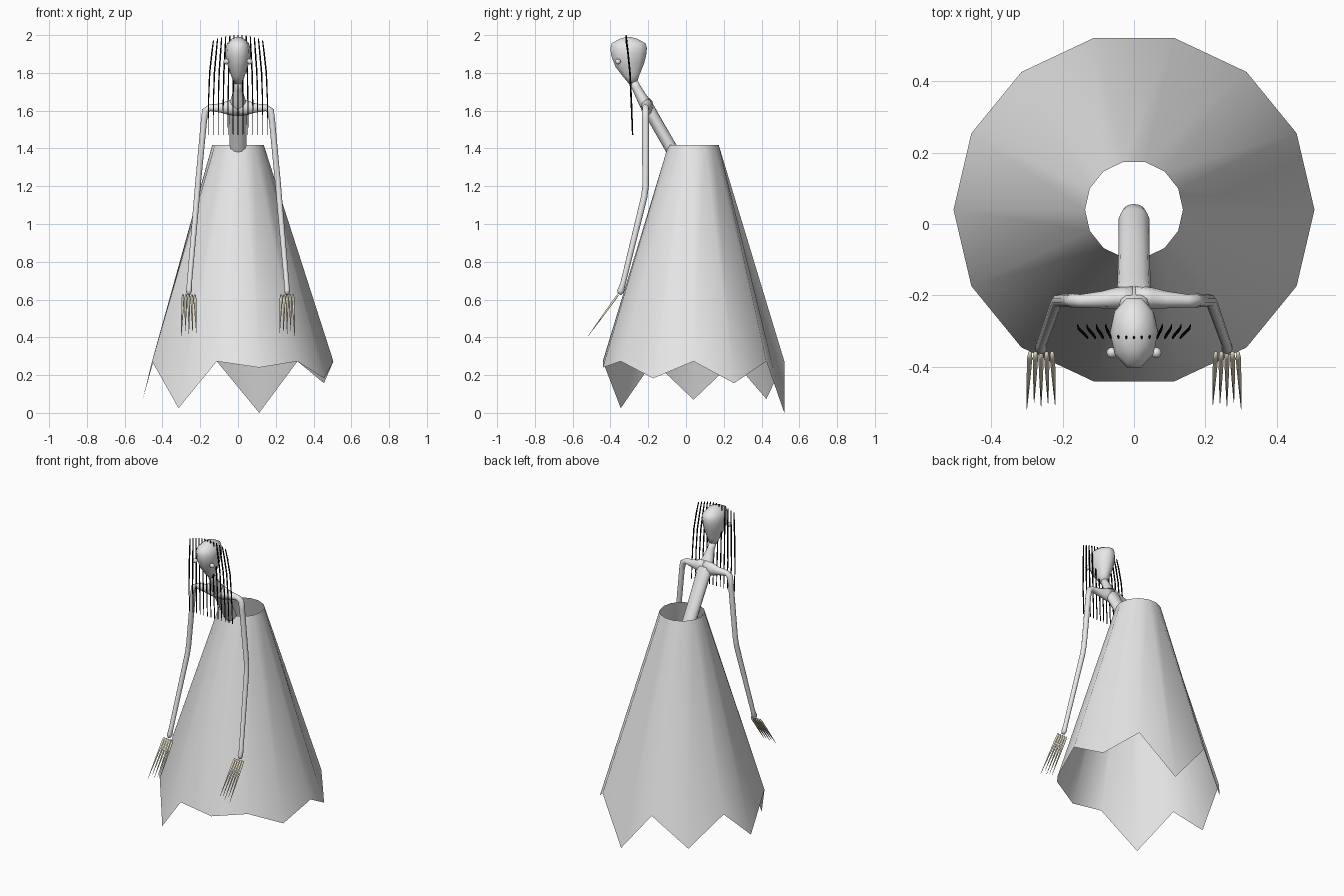
import bpy
import bmesh
import math
from mathutils import Vector

cube = bpy.data.objects.get("Cube")
if cube:
    bpy.data.objects.remove(cube, do_unlink=True)


def material(name, r, g, b):
    mat = bpy.data.materials.new(name)
    mat.use_nodes = True
    mat.diffuse_color = (r, g, b, 1)
    mat.node_tree.nodes["Principled BSDF"].inputs["Base Color"].default_value = (r, g, b, 1)
    return mat


grey = material("pale grey", 0.8, 0.8, 0.8)
bone = material("bone", 0.8, 0.74, 0.55)
black = material("black", 0.0, 0.0, 0.0)


def finish(bm, name, mat):
    """Turn a bmesh into a smooth shaded object with one material."""
    bmesh.ops.recalc_face_normals(bm, faces=bm.faces)
    mesh = bpy.data.meshes.new(name)
    bm.to_mesh(mesh)
    bm.free()
    mesh.materials.append(mat)
    for poly in mesh.polygons:
        poly.use_smooth = True
    obj = bpy.data.objects.new(name, mesh)
    bpy.context.collection.objects.link(obj)
    return obj


def add_tube(bm, path, axis, sides):
    """Loft closed ellipses along a path of (centre, radius on axis, other radius)."""
    axis = Vector(axis)
    centres = [Vector(p[0]) for p in path]
    rings = []
    for i, (c, ra, rb) in enumerate(path):
        before, after = centres[max(i - 1, 0)], centres[min(i + 1, len(path) - 1)]
        t = (after - before).normalized()
        u = (axis - t * axis.dot(t)).normalized()
        v = t.cross(u)
        ring = []
        for k in range(sides):
            a = math.tau * k / sides
            ring.append(bm.verts.new(centres[i] + u * ra * math.cos(a) + v * rb * math.sin(a)))
        rings.append(ring)
    for low, high in zip(rings, rings[1:]):
        for k in range(sides):
            n = (k + 1) % sides
            bm.faces.new((low[k], low[n], high[n], high[k]))
    bm.faces.new(rings[0])
    bm.faces.new(rings[-1])


def tube(name, path, axis, sides, mat):
    bm = bmesh.new()
    add_tube(bm, path, axis, sides)
    return finish(bm, name, mat)


# Skirt: open cone with a ragged hem, every second hem point hangs lower
hem_drop = [0.157, 0.0, 0.073, 0.07, 0.025, 0.24, 0.183]
sides = 14
bm = bmesh.new()
waist, hem = [], []
for k in range(sides):
    a = math.tau * k / sides
    c, s = math.cos(a), math.sin(a)
    z = hem_drop[k // 2] if k % 2 else 0.273
    waist.append(bm.verts.new((0.137 * c, 0.04 + 0.137 * s, 1.417)))
    hem.append(bm.verts.new((0.505 * c, 0.04 + 0.493 * s, z)))
for k in range(sides):
    n = (k + 1) % sides
    bm.faces.new((hem[k], hem[n], waist[n], waist[k]))
finish(bm, "skirt", grey)

# Torso: leaning tube from the neck down into the skirt
torso = [
    ((0, -0.285, 1.765), 0.024, 0.024),
    ((0, -0.262, 1.72), 0.022, 0.024),
    ((0, -0.238, 1.675), 0.034, 0.028),
    ((0, -0.205, 1.62), 0.052, 0.034),
    ((0, -0.170, 1.56), 0.047, 0.033),
    ((0, -0.088, 1.417), 0.044, 0.033),
    ((0, 0.012, 1.245), 0.044, 0.036),
    ((0, 0.034, 1.21), 0.032, 0.026),
    ((0, 0.042, 1.196), 0.012, 0.010),
]
tube("torso", torso, (1, 0, 0), 12, grey)

# Head: wide flat crown tapering into the neck
head = [
    ((0, -0.280, 1.745), 0.022, 0.022),
    ((0, -0.288, 1.785), 0.036, 0.046),
    ((0, -0.297, 1.84), 0.055, 0.080),
    ((0, -0.302, 1.895), 0.068, 0.098),
    ((0, -0.304, 1.93), 0.067, 0.102),
    ((0, -0.304, 1.957), 0.057, 0.094),
    ((0, -0.304, 1.98), 0.034, 0.050),
    ((0, -0.304, 1.99), 0.010, 0.014),
]
tube("head", head, (1, 0, 0), 10, grey)

# Eyes, arms and fingers on both sides
for side, sx in (("left", 1), ("right", -1)):
    bm = bmesh.new()
    bmesh.ops.create_uvsphere(bm, u_segments=12, v_segments=8, radius=0.015)
    bmesh.ops.translate(bm, verts=bm.verts, vec=(sx * 0.062, -0.36, 1.86))
    finish(bm, side + "_eye", grey)

    arm = [
        ((0, -0.205, 1.62), 0.034, 0.050),
        ((sx * 0.05, -0.208, 1.615), 0.030, 0.040),
        ((sx * 0.09, -0.212, 1.614), 0.024, 0.026),
        ((sx * 0.15, -0.215, 1.615), 0.018, 0.018),
        ((sx * 0.172, -0.214, 1.60), 0.019, 0.020),
        ((sx * 0.180, -0.214, 1.55), 0.019, 0.017),
        ((sx * 0.213, -0.214, 1.20), 0.017, 0.016),
        ((sx * 0.218, -0.222, 1.14), 0.017, 0.016),
        ((sx * 0.258, -0.335, 0.68), 0.014, 0.014),
        ((sx * 0.260, -0.346, 0.645), 0.019, 0.016),
        ((sx * 0.261, -0.352, 0.628), 0.010, 0.009),
    ]
    tube(side + "_arm", arm, (0, 1, 0), 10, grey)

    bm = bmesh.new()
    for i in range(5):
        f = i - 2
        reach = (0.92, 0.9, 0.95, 0.88, 1.0)[i]
        base = Vector((sx * (0.26 + 0.0155 * f), -0.36, 0.625))
        tip = base + Vector((sx * 0.0045 * f, -0.158, -0.218)) * reach
        path = [(base, 0.005, 0.005), (base.lerp(tip, 0.1), 0.0075, 0.007),
                (base.lerp(tip, 0.5), 0.005, 0.005), (tip, 0.0008, 0.0008)]
        add_tube(bm, path, (1, 0, 0), 6)
    finish(bm, side + "_fingers", bone)

# Hair: a curtain of thin strands hanging through the crown
bm = bmesh.new()
for i in range(13):
    f = (i - 6) / 6
    top = 2.0 - 0.028 * f * f
    path = [
        ((0.130 * f, -0.318, top), 0.004, 0.003),
        ((0.138 * f, -0.308, 1.91), 0.005, 0.004),
        ((0.150 * f, -0.297, 1.80), 0.005, 0.004),
        ((0.156 * f, -0.290, 1.65), 0.005, 0.003),
        ((0.158 * f, -0.283, 1.47), 0.004, 0.0015),
    ]
    add_tube(bm, path, (0, 1, 0), 5)
finish(bm, "hair", black)
